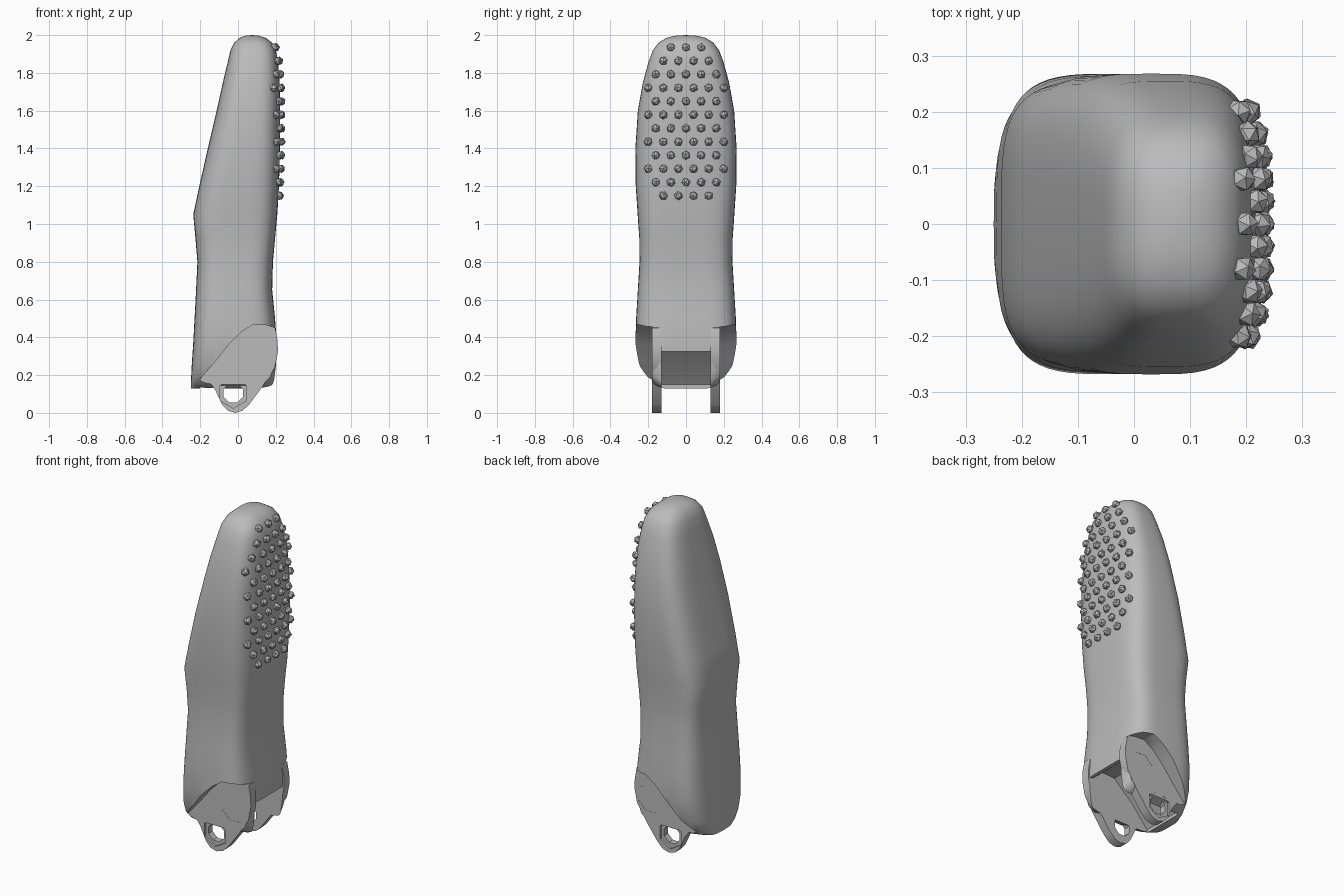
import bpy, bmesh, math, random
from mathutils import Vector, Euler

cube = bpy.data.objects.get("Cube")
if cube:
    bpy.data.objects.remove(cube)
random.seed(4)

grey = bpy.data.materials.new("plain grey")
grey.use_nodes = True
tone = (0.5, 0.5, 0.5, 1)
grey.diffuse_color = tone
grey.node_tree.nodes["Principled BSDF"].inputs["Base Color"].default_value = tone


def make_object(name, bm):
    bmesh.ops.recalc_face_normals(bm, faces=bm.faces)
    mesh = bpy.data.meshes.new(name)
    bm.to_mesh(mesh)
    bm.free()
    mesh.materials.append(grey)
    obj = bpy.data.objects.new(name, mesh)
    bpy.context.collection.objects.link(obj)
    return obj


def slab(name, outline, y_start, y_end):
    """Extrude an x-z outline along y."""
    bm = bmesh.new()
    face = bm.faces.new([bm.verts.new((x, y_start, z)) for x, z in outline])
    moved = bmesh.ops.extrude_face_region(bm, geom=[face])["geom"]
    verts = [v for v in moved if isinstance(v, bmesh.types.BMVert)]
    bmesh.ops.translate(bm, verts=verts, vec=(0, y_end - y_start, 0))
    return make_object(name, bm)


def ring(centre, radius, sides):
    turn = math.tau / sides
    return [(centre[0] + radius * math.cos(turn * (i + .5)),
             centre[1] + radius * math.sin(turn * (i + .5))) for i in range(sides)]


def cut(obj, cutters):
    """Subtract the cutters, then remove them."""
    for cutter in cutters:
        mod = obj.modifiers.new("cut", "BOOLEAN")
        mod.operation, mod.solver, mod.object = "DIFFERENCE", "EXACT", cutter
    graph = bpy.context.evaluated_depsgraph_get()
    mesh = bpy.data.meshes.new_from_object(obj.evaluated_get(graph))
    obj.modifiers.clear()
    obj.data = mesh
    for cutter in cutters:
        bpy.data.objects.remove(cutter)


def smooth(obj, degrees):
    bpy.ops.object.select_all(action="DESELECT")
    obj.select_set(True)
    bpy.context.view_layer.objects.active = obj
    bpy.ops.object.shade_smooth_by_angle(angle=math.radians(degrees))


# Body sections: height, x low, x high, half width, squareness
sections = [
    (.13, -.25, .19, .13, 4), (.15, -.25, .2, .18, 4), (.19, -.248, .2, .222, 4),
    (.25, -.245, .205, .25, 4), (.37, -.237, .206, .268, 4), (.5, -.23, .196, .264, 4),
    (.65, -.222, .181, .255, 4), (.8, -.215, .185, .246, 4), (.92, -.225, .196, .247, 4),
    (1.05, -.237, .208, .256, 4), (1.2, -.205, .217, .266, 3.7), (1.4, -.16, .222, .268, 3.5),
    (1.6, -.113, .223, .255, 3.3), (1.75, -.08, .22, .228, 3.2), (1.86, -.054, .212, .198, 3),
    (1.92, -.04, .2, .175, 3), (1.96, -.02, .18, .145, 2.8), (1.985, .008, .148, .105, 2.6),
    (1.997, .04, .11, .055, 2.4)]


def section_at(z):
    for a, b in zip(sections, sections[1:]):
        if a[0] <= z <= b[0]:
            t = (z - a[0]) / (b[0] - a[0])
            return [p + (q - p) * t for p, q in zip(a, b)]


# Body: lofted rounded sections closed by a dome
bm = bmesh.new()
count = 64
loops = []
for z, low, high, half, power in sections:
    loop = []
    for i in range(count):
        c, s = math.cos(math.tau * i / count), math.sin(math.tau * i / count)
        x = (low + high) / 2 + (high - low) / 2 * math.copysign(abs(c) ** (2 / power), c)
        y = half * math.copysign(abs(s) ** (2 / power), s)
        loop.append(bm.verts.new((x, y, z)))
    loops.append(loop)
for a, b in zip(loops, loops[1:]):
    for i in range(count):
        j = (i + 1) % count
        bm.faces.new((a[i], a[j], b[j], b[i]))
bm.faces.new(loops[0])
tip = bm.verts.new((.075, 0, 2))
for i in range(count):
    bm.faces.new((loops[-1][i], loops[-1][(i + 1) % count], tip))
body = make_object("body", bm)

# Sloped side pockets and the slot between the hinge plates
pocket = [(-.3, .1), (-.25, .135), (-.2, .18), (-.13, .26), (-.05, .36), (.02, .43),
          (.08, .468), (.14, .466), (.3, .43), (.3, -.1), (-.3, -.1)]
slot = [(-.2, .15), (-.1, .27), (.03, .385), (.11, .39), (.18, .33), (.3, .31),
        (.3, -.1), (-.2, -.1)]
cut(body, [slab("pocket_cutter", pocket, side * .18, side * .4) for side in (-1, 1)]
    + [slab("slot_cutter", slot, -.13, .13)])
smooth(body, 35)

# Hinge plates with two octagonal holes and a shallow outer recess
plate = [(.197, .45), (.21, .38), (.211, .32), (.195, .24), (.13, .14), (.06, .045),
         (.025, .012), (-.015, 0), (-.055, .012), (-.085, .045), (-.12, .12), (-.145, .155),
         (-.19, .17), (-.2, .2), (-.13, .3), (0, .46), (.1, .49)]
upper, lower = (.105, .292), (-.025, .105)
for side, label in ((-1, "right"), (1, "left")):
    hinge = slab(label + "_hinge_plate", plate, side * .13, side * .181)
    cut(hinge, [slab("upper_hole_cutter", ring(upper, .087, 8), side * .1, side * .25),
                slab("lower_hole_cutter", ring(lower, .055, 8), side * .1, side * .25),
                slab("recess_cutter", ring(lower, .08, 6), side * .168, side * .25)])
    smooth(hinge, 30)

# Grip studs: staggered rows of faceted beads on the +x face
bm = bmesh.new()
for row, columns in enumerate((3, 4, 5, 6, 5, 6, 5, 6, 5, 6, 5, 4)):
    z = 1.935 - .0714 * row
    _, low, high, half, power = section_at(z)
    for k in range(columns):
        y = (k - (columns - 1) / 2) * .08
        bulge = (1 - min(abs(y) / half, .98) ** power) ** (1 / power)
        x = (low + high) / 2 + (high - low) / 2 * bulge
        spin = Euler([random.uniform(0, math.tau) for _ in range(3)]).to_matrix().to_4x4()
        spin.translation = Vector((x + .006, y, z))
        bmesh.ops.create_icosphere(bm, subdivisions=1, radius=.024, matrix=spin)
make_object("grip_studs", bm)
